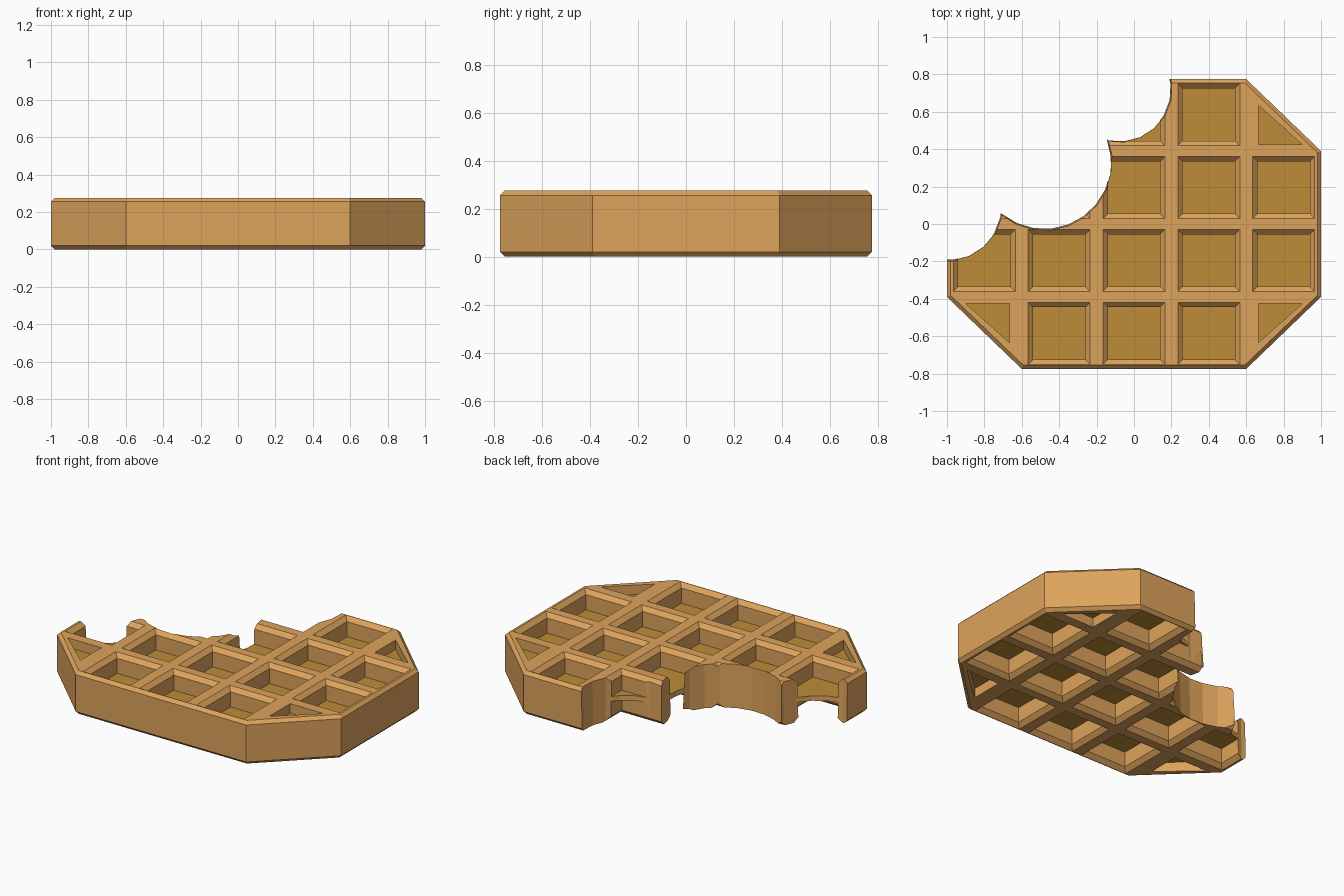
import bpy, bmesh, math

if "Cube" in bpy.data.objects:
    bpy.data.objects.remove(bpy.data.objects["Cube"])

H = 0.275


def material(name, color):
    m = bpy.data.materials.new(name)
    m.diffuse_color = (*color, 1)
    m.use_nodes = True
    m.node_tree.nodes["Principled BSDF"].inputs["Base Color"].default_value = m.diffuse_color
    return m


MATS = [material("baked_crust", (0.73, 0.37, 0.107)),
        material("pocket_floor", (0.515, 0.263, 0.038))]


def loft(bm, rings, floor_first=False):
    """Skin a stack of equal-length rings and cap both ends."""
    vs = [[bm.verts.new(p) for p in r] for r in rings]
    n = len(vs[0])
    first = bm.faces.new(vs[0])
    first.material_index = 1 if floor_first else 0
    bm.faces.new(vs[-1])
    for a, b in zip(vs, vs[1:]):
        for i in range(n):
            j = (i + 1) % n
            bm.faces.new((a[i], a[j], b[j], b[i]))


def make(name, bm):
    bmesh.ops.recalc_face_normals(bm, faces=bm.faces)
    me = bpy.data.meshes.new(name)
    bm.to_mesh(me)
    bm.free()
    for m in MATS:
        me.materials.append(m)
    ob = bpy.data.objects.new(name, me)
    bpy.context.collection.objects.link(ob)
    return ob


def cut(target, cutter):
    mod = target.modifiers.new("cut", 'BOOLEAN')
    mod.operation = 'DIFFERENCE'
    mod.solver = 'EXACT'
    mod.object = cutter
    bpy.context.view_layer.objects.active = target
    bpy.ops.object.modifier_apply(modifier=mod.name)
    bpy.data.objects.remove(cutter)


# Octagonal slab with chamfered top and bottom edges
def octagon(inset, z):
    x, y, cx, cy, k = 1 - inset, 0.775 - inset, 0.6, 0.39, inset * 0.4
    cx, cy = cx - k, cy - k
    return [(-cx, -y, z), (cx, -y, z), (x, -cy, z), (x, cy, z),
            (cx, y, z), (-cx, y, z), (-x, cy, z), (-x, -cy, z)]


C = 0.02
bm = bmesh.new()
loft(bm, [octagon(C, 0), octagon(0, C), octagon(0, H - C), octagon(C, H)])
waffle = make("waffle", bm)

# Pockets on both faces: square cells with a flared lip, triangles at corners
def square(x, y, h, z):
    return [(x - h, y - h, z), (x + h, y - h, z), (x + h, y + h, z), (x - h, y + h, z)]


bm = bmesh.new()
LIP, OVER = 0.026, 0.01
for top in (True, False):
    def zed(depth):
        return H - depth if top else depth
    for i in range(5):
        for j in range(4):
            if i in (0, 4) and j in (0, 3):
                continue
            x, y = -0.8 + 0.4 * i, -0.585 + 0.39 * j
            loft(bm, [square(x, y, 0.14, zed(0.122)),
                      square(x, y, 0.14, zed(LIP)),
                      square(x, y, 0.14 + LIP + OVER, zed(-OVER))], True)
    for sx in (-1, 1):
        for sy in (-1, 1):
            tri = [(0.665, 0.425), (0.9, 0.425), (0.665, 0.635)]
            loft(bm, [[(sx * x, sy * y, zed(d)) for x, y in tri]
                      for d in (0.06, -OVER)], True)
cut(waffle, make("pocket_cutter", bm))

# Three overlapping bites out of the back left corner
for cx, cy, r, n in ((-0.08, 0.72, 0.282, 20), (-0.48, 0.33, 0.362, 24),
                     (-1.0, 0.10, 0.298, 20)):
    bm = bmesh.new()
    loft(bm, [[(cx + rr * math.cos(2 * math.pi * k / n + 0.1),
                cy + rr * math.sin(2 * math.pi * k / n + 0.1), z)
               for k in range(n)] for z, rr in ((-0.1, r - 0.008), (H + 0.1, r + 0.004))])
    cut(waffle, make("bite_cutter", bm))

# Drop crumbs left floating beyond the bites
bm = bmesh.new()
bm.from_mesh(waffle.data)
left = set(bm.verts)
islands = []
while left:
    stack = [left.pop()]
    isle = list(stack)
    while stack:
        for e in stack.pop().link_edges:
            for v in e.verts:
                if v in left:
                    left.remove(v)
                    stack.append(v)
                    isle.append(v)
    islands.append(isle)
islands.sort(key=len)
for isle in islands[:-1]:
    bmesh.ops.delete(bm, geom=isle, context='VERTS')
bm.to_mesh(waffle.data)
bm.free()
